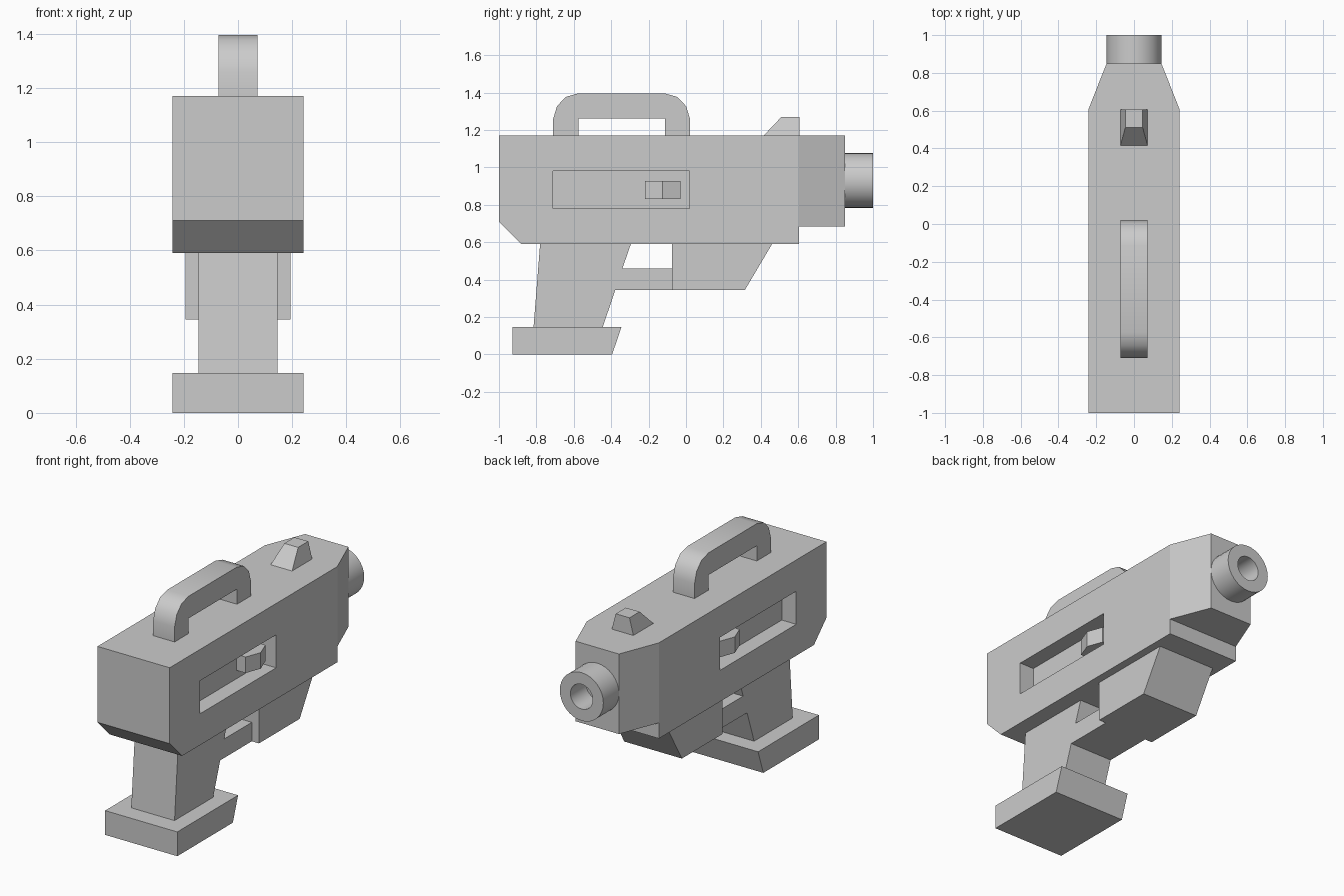
import bpy, bmesh, math
from mathutils import Matrix

if "Cube" in bpy.data.objects:
    bpy.data.objects.remove(bpy.data.objects["Cube"])


def finish(bm, name):
    bmesh.ops.recalc_face_normals(bm, faces=bm.faces)
    mesh = bpy.data.meshes.new(name)
    bm.to_mesh(mesh)
    bm.free()
    ob = bpy.data.objects.new(name, mesh)
    bpy.context.collection.objects.link(ob)
    return ob


def prism(points, half_width):
    """Side profile of (y, z) points, extruded across x."""
    bm = bmesh.new()
    left = [bm.verts.new((-half_width, y, z)) for y, z in points]
    right = [bm.verts.new((half_width, y, z)) for y, z in points]
    sides = [bm.faces.new(left), bm.faces.new(right)]
    n = len(points)
    for i in range(n):
        j = (i + 1) % n
        bm.faces.new((left[i], left[j], right[j], right[i]))
    return bm, left, right, sides


def smooth(ob, angle):
    bpy.ops.object.select_all(action='DESELECT')
    ob.select_set(True)
    bpy.context.view_layer.objects.active = ob
    bpy.ops.object.shade_smooth_by_angle(angle=math.radians(angle))


# Main body with tapered nose
bm, left, right, sides = prism(
    [(-1, 1.17), (-1, 0.71), (-0.88, 0.59), (0.605, 0.59), (0.605, 0.685),
     (0.85, 0.685), (0.85, 1.17), (0.605, 1.17)], 0.242)
for face, vs in zip(sides, (left, right)):
    bmesh.utils.face_split(face, vs[4], vs[7])
    for v in vs[5:7]:
        v.co.x *= 0.6
body = finish(bm, "body")

# Recessed side slots
for s, side in ((-1, "left"), (1, "right")):
    bm = bmesh.new()
    bmesh.ops.create_cube(bm, size=1, matrix=Matrix.Translation((s * 0.245, -0.345, 0.88))
                          @ Matrix.Diagonal((0.20, 0.73, 0.20, 1)))
    cutter = finish(bm, "slot_cutter_" + side)
    cutter.hide_render = True
    cutter.hide_set(True)
    cut = body.modifiers.new("slot_" + side, 'BOOLEAN')
    cut.operation = 'DIFFERENCE'
    cut.solver = 'EXACT'
    cut.object = cutter

# Ridged slider knobs inside the slots
for s, side in ((-1, "left"), (1, "right")):
    bm = bmesh.new()
    plan = [(0.145, -0.22), (0.205, -0.22), (0.24, -0.125), (0.205, -0.03), (0.145, -0.03)]
    face = bm.faces.new([bm.verts.new((s * x, y, 0.83)) for x, y in plan])
    top = bmesh.ops.extrude_face_region(bm, geom=[face])
    for v in top["geom"]:
        if isinstance(v, bmesh.types.BMVert):
            v.co.z = 0.927
    finish(bm, "slider_knob_" + side)

# Plain profile parts
profiles = {
    "grip_and_guard": (0.145, [(-0.78, 0.59), (-0.815, 0.147), (-0.445, 0.147), (-0.378, 0.345),
                               (-0.075, 0.345), (-0.075, 0.46), (-0.34, 0.46), (-0.295, 0.59)]),
    "fore_grip": (0.193, [(-0.075, 0.59), (-0.075, 0.345), (0.315, 0.345), (0.46, 0.59)]),
    "grip_base": (0.242, [(-0.927, 0), (-0.395, 0), (-0.345, 0.147), (-0.927, 0.147)]),
    "carry_handle": (0.072, [(-0.71, 1.17), (-0.71, 1.26), (-0.69, 1.327), (-0.643, 1.377),
                             (-0.575, 1.396), (-0.115, 1.396), (-0.047, 1.377), (0.001, 1.327),
                             (0.021, 1.26), (0.021, 1.17), (-0.112, 1.17), (-0.112, 1.262),
                             (-0.575, 1.262), (-0.575, 1.17)]),
}
for name, (half_width, points) in profiles.items():
    ob = finish(prism(points, half_width)[0], name)
    if name == "carry_handle":
        smooth(ob, 35)

# Front sight, narrower at the top
bm, left, right, _ = prism([(0.415, 1.17), (0.51, 1.27), (0.607, 1.27), (0.607, 1.17)], 0.072)
for v in left[1:3] + right[1:3]:
    v.co.x *= 0.64
finish(bm, "front_sight")

# Hollow muzzle: a ring profile swept round the y axis
bm = bmesh.new()
n = 32
loops = []
for radius, y in ((0.146, 0.85), (0.146, 1.0), (0.075, 1.0), (0.075, 0.85)):
    loops.append([bm.verts.new((radius * math.cos(2 * math.pi * i / n), y,
                                0.93 + radius * math.sin(2 * math.pi * i / n)))
                  for i in range(n)])
for a, b in zip(loops, loops[1:] + loops[:1]):
    for i in range(n):
        j = (i + 1) % n
        bm.faces.new((a[i], a[j], b[j], b[i]))
smooth(finish(bm, "muzzle"), 35)
